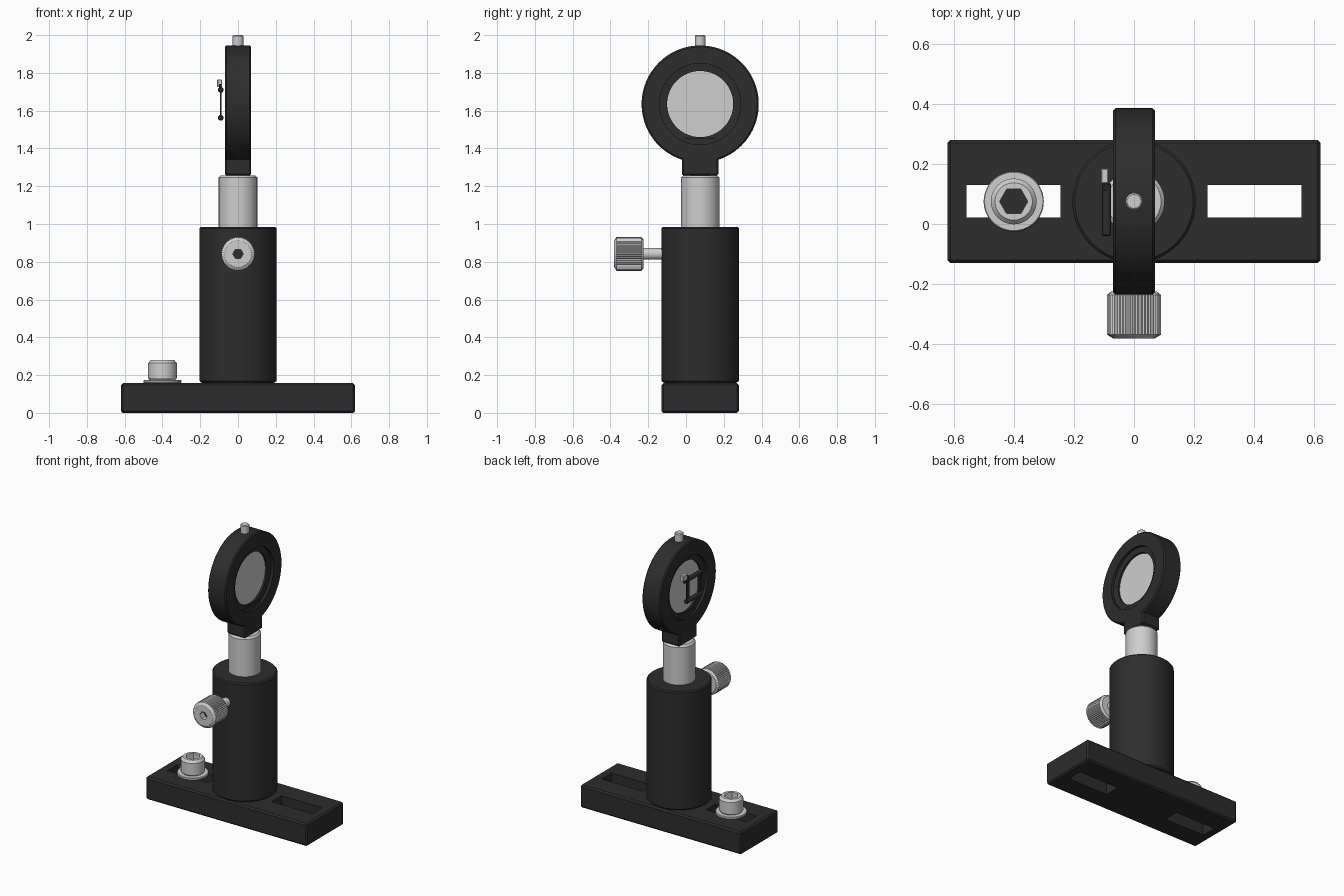
import bpy, bmesh, math
from mathutils import Vector

cube = bpy.data.objects.get("Cube")
if cube:
    bpy.data.objects.remove(cube, do_unlink=True)


def material(name, value):
    m = bpy.data.materials.new(name)
    m.use_nodes = True
    col = (value, value, value, 1)
    m.diffuse_color = col
    m.node_tree.nodes["Principled BSDF"].inputs["Base Color"].default_value = col
    return m


BLACK = material("black anodised", 0.026)
STEEL = material("pale steel", 0.62)
CY = 0.075          # shared centre line of the post assembly
RING_Z = 1.635      # centre height of the optic


def finish(name, bm, mat):
    bmesh.ops.recalc_face_normals(bm, faces=bm.faces)
    me = bpy.data.meshes.new(name)
    bm.to_mesh(me)
    bm.free()
    me.materials.append(mat)
    ob = bpy.data.objects.new(name, me)
    bpy.context.collection.objects.link(ob)
    return ob


def smooth(ob):
    bpy.ops.object.select_all(action='DESELECT')
    ob.select_set(True)
    bpy.context.view_layer.objects.active = ob
    bpy.ops.object.shade_smooth_by_angle(angle=math.radians(25))


def lathe(name, profile, axis, centre, mat, sides=64, closed=False, knurl=0):
    """Turn a (radius, height) profile; open ends are capped."""
    bm = bmesh.new()
    widest = max(r for r, h in profile)
    rings = []
    for r, h in profile:
        ring = []
        for i in range(sides):
            a = math.tau * i / sides
            rr = r - knurl * (i % 2) if r == widest else r
            u, v = rr * math.cos(a), rr * math.sin(a)
            p = {'X': (h, u, v), 'Y': (u, h, v), 'Z': (u, v, h)}[axis]
            ring.append(bm.verts.new(Vector(p) + Vector(centre)))
        rings.append(ring)
    pairs = list(zip(rings, rings[1:]))
    if closed:
        pairs.append((rings[-1], rings[0]))
    else:
        bm.faces.new(rings[0])
        bm.faces.new(rings[-1])
    for a, b in pairs:
        for i in range(sides):
            j = (i + 1) % sides
            bm.faces.new((a[i], a[j], b[j], b[i]))
    ob = finish(name, bm, mat)
    if sides > 6:
        smooth(ob)
    return ob


def rod(name, r, lo, hi, chamfer, axis, centre, mat, **kw):
    c = chamfer
    prof = [(r - c, lo), (r, lo + c), (r, hi - c), (r - c, hi)] if c else [(r, lo), (r, hi)]
    return lathe(name, prof, axis, centre, mat, **kw)


def box(name, lo, hi, mat, bevel=0):
    bm = bmesh.new()
    bmesh.ops.create_cube(bm, size=1)
    lo, hi = Vector(lo), Vector(hi)
    for v in bm.verts:
        v.co = (lo + hi) / 2 + v.co * (hi - lo)
    if bevel:
        bmesh.ops.bevel(bm, geom=bm.edges[:], offset=bevel, segments=1, affect='EDGES')
    return finish(name, bm, mat)


def cut(ob, cutter):
    mod = ob.modifiers.new("cut", 'BOOLEAN')
    mod.operation = 'DIFFERENCE'
    mod.solver = 'EXACT'
    mod.object = cutter
    bpy.ops.object.select_all(action='DESELECT')
    ob.select_set(True)
    bpy.context.view_layer.objects.active = ob
    bpy.ops.object.modifier_apply(modifier=mod.name)
    bpy.data.objects.remove(cutter, do_unlink=True)


def hex_socket(head, name, r, mouth, floor, axis, centre):
    """Hexagonal key recess with a dark floor plate."""
    d = math.copysign(0.01, mouth - floor)
    cut(head, rod("socket_cutter", r, floor, mouth + d, 0, axis, centre, STEEL, sides=6))
    rod(name, r, floor - d / 5, floor + d / 5, 0, axis, centre, BLACK, sides=6)
    smooth(head)


# Slotted base plate
base = box("base_plate", (-0.62, CY - 0.205, 0), (0.62, CY + 0.205, 0.157), BLACK, 0.01)
for side in (-1, 1):
    xs = sorted((side * 0.245, side * 0.557))
    cut(base, box("slot_cutter", (xs[0], CY - 0.054, -0.1), (xs[1], CY + 0.054, 0.3), BLACK))

# Clamping bolt and washer
BX = -0.4
rod("bolt_washer", 0.1, 0.157, 0.173, 0.003, 'Z', (BX, CY, 0), STEEL)
rod("bolt_shank", 0.045, 0.1, 0.18, 0, 'Z', (BX, CY, 0), STEEL)
bolt = lathe("bolt_head", [(0.068, 0.172), (0.076, 0.184), (0.076, 0.264), (0.062, 0.28)],
             'Z', (BX, CY, 0), STEEL)
hex_socket(bolt, "bolt_socket_floor", 0.047, 0.28, 0.22, 'Z', (BX, CY, 0))

# Post holder and post
lathe("post_holder", [(0.19, 0.155), (0.19, 0.162), (0.197, 0.162), (0.205, 0.17),
                      (0.205, 0.977), (0.197, 0.985)], 'Z', (0, CY, 0), BLACK)
rod("post", 0.102, 0.9, 1.257, 0.012, 'Z', (0, CY, 0), STEEL)

# Thumb screw
TC = (0, 0, 0.842)
rod("thumb_screw_shank", 0.031, -0.24, -0.1, 0, 'Y', TC, STEEL)
thumb = lathe("thumb_screw_head", [(0.07, -0.38), (0.09, -0.368), (0.09, -0.236), (0.075, -0.224)],
              'Y', TC, STEEL, sides=96, knurl=0.004)
hex_socket(thumb, "thumb_socket_floor", 0.028, -0.38, -0.335, 'Y', TC)

# Optic ring with stepped bore
RC = (0, CY, RING_Z)
half = [(0.175, 0.048), (0.215, 0.052), (0.215, 0.07), (0.302, 0.07), (0.31, 0.062)]
lathe("optic_ring", half + [(r, -x) for r, x in reversed(half)], 'X', RC, BLACK,
      sides=96, closed=True)
rod("optic_disc", 0.18, -0.035, 0.035, 0, 'X', RC, STEEL, sides=96)

# Ring foot and the seat that reaches into the bore
box("ring_foot", (-0.07, CY - 0.097, 1.257), (0.07, CY + 0.097, 1.37), BLACK, 0.008)
box("optic_seat", (-0.058, CY - 0.095, 1.36), (0.058, CY + 0.095, 1.455), BLACK)

# Retaining set screw
rod("set_screw", 0.028, 1.9, 2.0, 0.005, 'Z', (0, CY, 0), STEEL, sides=32)

# Lever clip on the right face
for label, z in (("upper", 1.71), ("lower", 1.562)):
    rod("clip_bar_" + label, 0.015, -0.04, 0.135, 0.004, 'Y', (-0.091, 0, z), BLACK, sides=16)
for label, y in (("front", -0.015), ("back", 0.11)):
    box("clip_link_" + label, (-0.094, y - 0.016, 1.562), (-0.088, y + 0.016, 1.71), BLACK)
box("clip_arm", (-0.1, 0.11, 1.7), (-0.09, 0.16, 1.74), BLACK)
box("clip_tab", (-0.11, 0.135, 1.724), (-0.085, 0.185, 1.765), STEEL, 0.003)
